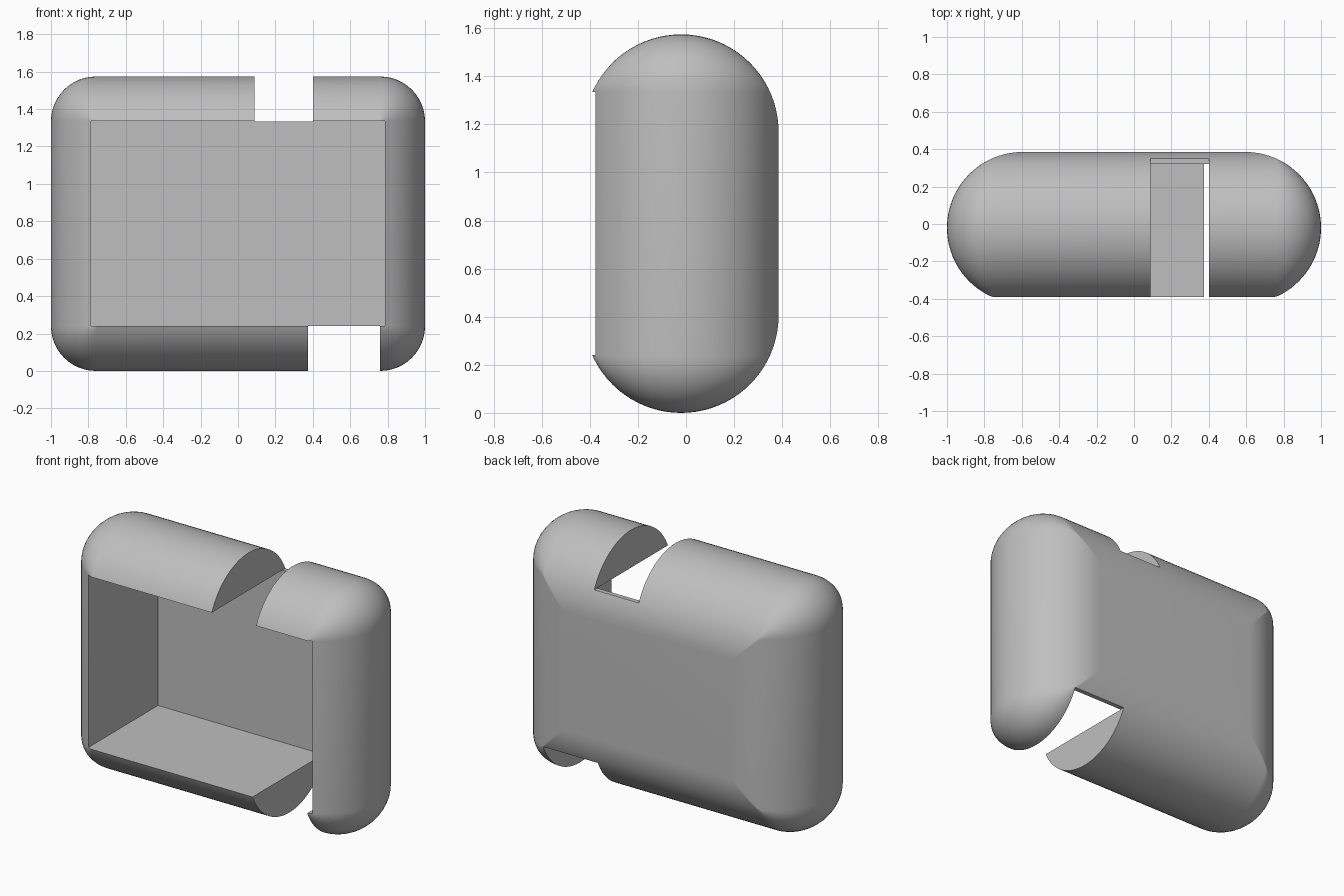
import bpy, bmesh, math

cube = bpy.data.objects.get("Cube")
if cube:
    bpy.data.objects.remove(cube, do_unlink=True)

HALF_X, HALF_Z, MID_Z = 1.0, 0.787, 0.787
ROUND, CORNER, MID_Y = 0.405, 0.24, -0.02   # depth rounding, outline corners
CORNER_STEPS, DEPTH_STEPS = 12, 40

grey = bpy.data.materials.new("light_grey")
grey.use_nodes = True
colour = (0.52, 0.52, 0.52, 1)
grey.diffuse_color = colour
grey.node_tree.nodes["Principled BSDF"].inputs["Base Color"].default_value = colour


def add_object(name, bm):
    bmesh.ops.recalc_face_normals(bm, faces=bm.faces)
    mesh = bpy.data.meshes.new(name)
    bm.to_mesh(mesh)
    bm.free()
    mesh.materials.append(grey)
    obj = bpy.data.objects.new(name, mesh)
    bpy.context.collection.objects.link(obj)
    return obj


def outline(inset):
    """Rounded rectangle shrunk by inset, corners tightening with it."""
    r = max(CORNER - inset, 0.006)
    cx, cz = HALF_X - inset - r, HALF_Z - inset - r
    points = []
    for quarter, (sx, sz) in enumerate([(1, 1), (-1, 1), (-1, -1), (1, -1)]):
        for i in range(CORNER_STEPS + 1):
            a = (quarter + i / CORNER_STEPS) * math.pi / 2
            points.append((sx * cx + r * math.cos(a), MID_Z + sz * cz + r * math.sin(a)))
    return points


# Pillow-shaped shell: outlines stacked through the depth
bm = bmesh.new()
rings = []
for i in range(DEPTH_STEPS + 1):
    a = math.pi * (i / DEPTH_STEPS - 0.5)
    y = MID_Y + ROUND * math.sin(a)
    rings.append([bm.verts.new((x, y, z)) for x, z in outline(ROUND * (1 - math.cos(a)))])
for low, high in zip(rings, rings[1:]):
    for j in range(len(low)):
        k = (j + 1) % len(low)
        bm.faces.new((low[j], low[k], high[k], high[j]))
bm.faces.new(rings[0])
bm.faces.new(rings[-1])
shell = add_object("case_shell", bm)


def cut(cutter):
    cutter.hide_render = True
    mod = shell.modifiers.new(cutter.name, "BOOLEAN")
    mod.operation, mod.solver, mod.object = "DIFFERENCE", "EXACT", cutter
    bpy.context.view_layer.objects.active = shell
    bpy.ops.object.modifier_apply(modifier=mod.name)
    bpy.data.objects.remove(cutter, do_unlink=True)


def cut_box(name, x, y, z):
    bm = bmesh.new()
    bmesh.ops.create_cube(bm, size=1)
    for v in bm.verts:
        v.co = [lo + (c + 0.5) * (hi - lo) for c, (lo, hi) in zip(v.co, (x, y, z))]
    cut(add_object(name, bm))


def cut_groove(name, z):
    bm = bmesh.new()
    bmesh.ops.create_cone(bm, cap_ends=True, segments=48, radius1=0.086, radius2=0.086, depth=2.4)
    for v in bm.verts:
        v.co = (v.co.z, -0.234 + v.co.x, z + v.co.y)
    cut(add_object(name, bm))


# Long round channels near the front, top and bottom
for side, name in ((1, "top_groove"), (-1, "bottom_groove")):
    cut_groove(name, MID_Z + side * 0.659)

# Open front cavity, then the top and bottom slots
cut_box("front_cavity", (-0.787, 0.787), (-0.6, 0.32), (0.24, 1.335))
cut_box("top_slot", (0.088, 0.4), (-0.6, 0.6), (1.334, 1.8))
cut_box("bottom_slot", (0.375, 0.76), (-0.6, 0.6), (-0.2, 0.241))

bpy.ops.object.select_all(action="DESELECT")
shell.select_set(True)
bpy.context.view_layer.objects.active = shell
bpy.ops.object.shade_smooth_by_angle(angle=math.radians(35))
